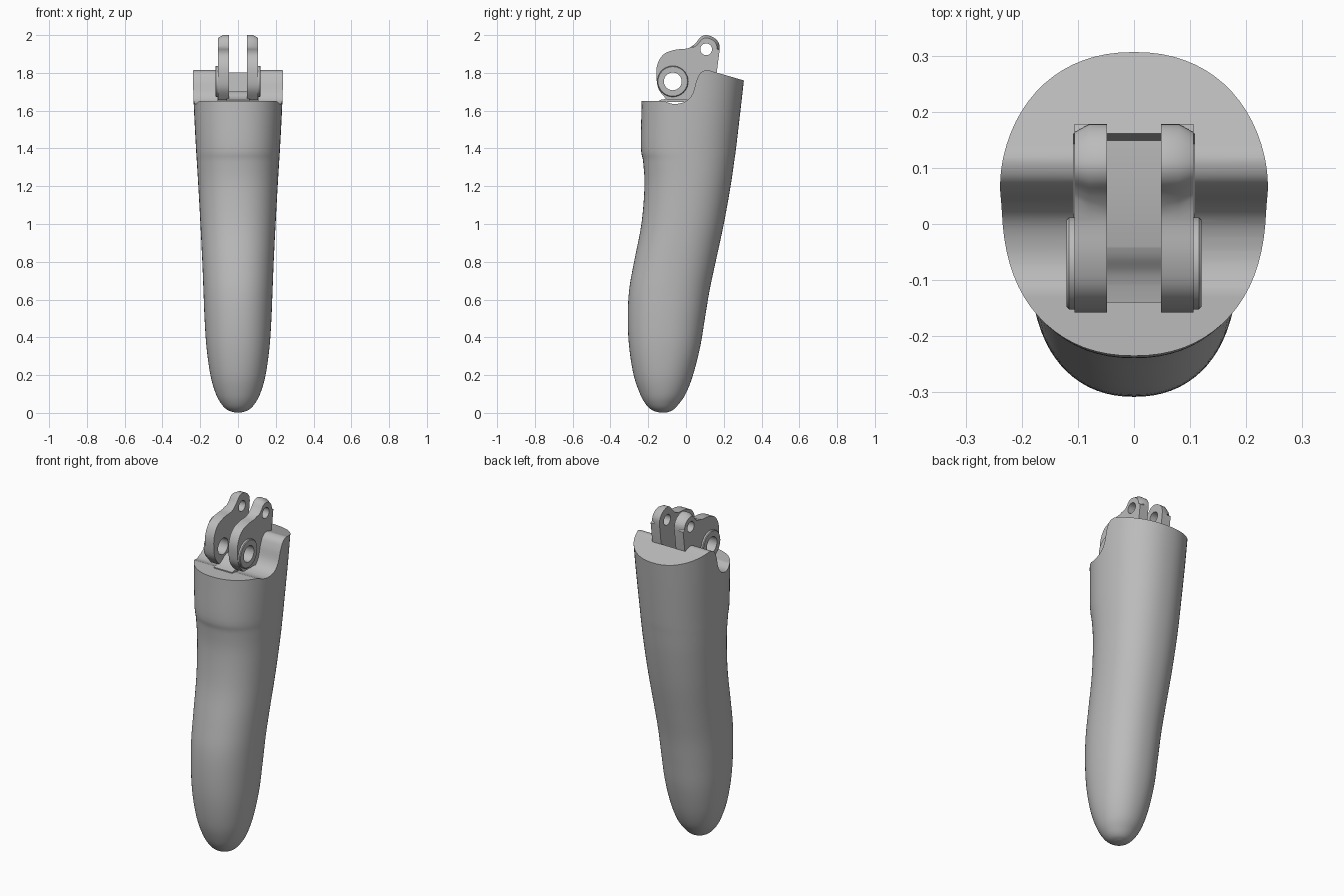
import bpy, bmesh, math
from mathutils import Vector

if "Cube" in bpy.data.objects:
    bpy.data.objects.remove(bpy.data.objects["Cube"])

grey = bpy.data.materials.new("plain grey")
grey.use_nodes = True
grey.diffuse_color = (0.5, 0.5, 0.5, 1)
grey.node_tree.nodes["Principled BSDF"].inputs["Base Color"].default_value = grey.diffuse_color


def spline(points, steps):
    """Smooth curve through the given points."""
    pts = [Vector(p) for p in points]
    pts = [pts[0]] + pts + [pts[-1]]
    out = []
    for a, b, c, d in zip(pts, pts[1:], pts[2:], pts[3:]):
        for i in range(steps):
            t = i / steps
            out.append(b + 0.5 * t * (c - a + t * (2*a - 5*b + 4*c - d + t * (3*(b - c) + d - a))))
    return out + [pts[-1]]


def loft(name, rings):
    """Closed skin over a list of equal rings."""
    bm = bmesh.new()
    loops = [[bm.verts.new(p) for p in ring] for ring in rings]
    n = len(loops[0])
    for lo, hi in zip(loops, loops[1:]):
        for i in range(n):
            j = (i + 1) % n
            bm.faces.new((lo[i], lo[j], hi[j], hi[i]))
    bm.faces.new(loops[0][::-1])
    bm.faces.new(loops[-1])
    bmesh.ops.recalc_face_normals(bm, faces=bm.faces)
    mesh = bpy.data.meshes.new(name)
    bm.to_mesh(mesh)
    bm.free()
    mesh.materials.append(grey)
    ob = bpy.data.objects.new(name, mesh)
    bpy.context.collection.objects.link(ob)
    return ob


def prism(name, outline, x0, x1):
    return loft(name, [[(x, p[0], p[1]) for p in outline] for x in (x0, x1)])


def circle(y, z, r, n=40):
    return [(y + r * math.cos(2 * math.pi * i / n), z + r * math.sin(2 * math.pi * i / n)) for i in range(n)]


def activate(ob):
    bpy.ops.object.select_all(action='DESELECT')
    ob.select_set(True)
    bpy.context.view_layer.objects.active = ob


def cut(ob, cutter):
    cutter.hide_render = True
    mod = ob.modifiers.new("cut", 'BOOLEAN')
    mod.operation = 'DIFFERENCE'
    mod.solver = 'EXACT'
    mod.object = cutter
    activate(ob)
    bpy.ops.object.modifier_apply(modifier=mod.name)
    bpy.data.objects.remove(cutter)


def smooth(ob, angle=30):
    activate(ob)
    bpy.ops.object.shade_smooth_by_angle(angle=math.radians(angle))


# Finger body: height, front y, back y, half width
stations = [
    (0.003, -0.145, -0.1, 0.02), (0.015, -0.18, -0.07, 0.055), (0.045, -0.212, -0.04, 0.086),
    (0.1, -0.243, -0.002, 0.117), (0.2, -0.277, 0.037, 0.146), (0.35, -0.301, 0.075, 0.167),
    (0.5, -0.308, 0.1, 0.177), (0.65, -0.301, 0.125, 0.183), (0.8, -0.275, 0.157, 0.189),
    (1.0, -0.236, 0.2, 0.199), (1.2, -0.22, 0.236, 0.21), (1.33, -0.227, 0.255, 0.218),
    (1.41, -0.239, 0.266, 0.223), (1.65, -0.235, 0.294, 0.235), (1.9, -0.235, 0.322, 0.243),
]
rings = []
for z, front, back, half in spline(stations, 5):
    power = 2 / 2.2 if z > 0.3 else 1 - 0.09 * z / 0.3
    ring = []
    for i in range(72):
        a = 2 * math.pi * i / 72
        c, s = math.cos(a), math.sin(a)
        ring.append((half * math.copysign(abs(c) ** power, c),
                     (front + back) / 2 + (back - front) / 2 * math.copysign(abs(s) ** power, s), z))
    rings.append(ring)
body = loft("finger_body", rings)

# Stepped top with a hollow under the pivot and a sloping cap
hollow = spline([(-0.115, 1.65), (-0.06, 1.635), (0, 1.65), (0.035, 1.69), (0.055, 1.757),
                 (0.077, 1.8), (0.11, 1.815), (0.14, 1.808)], 5)
top_line = [(-0.5, 1.65)] + [tuple(p) for p in hollow] + [(0.5, 1.704), (0.5, 2.2), (-0.5, 2.2)]
cut(body, prism("top_cutter", top_line, -0.5, 0.5))
# Slot that holds the hinge lugs
slot = [(-0.12, 1.655), (0.143, 1.655), (0.185, 2.0), (-0.12, 2.0)]
cut(body, prism("slot_cutter", slot, -0.108, 0.108))
smooth(body)

# Hinge lugs with two pin holes and a chamfered outer tip
pivot, tip = (-0.07, 1.755), (0.107, 1.925)
edge = spline([(-0.1, 1.657), (-0.143, 1.71), (-0.156, 1.77), (-0.153, 1.84), (-0.12, 1.897),
               (-0.06, 1.922), (0.01, 1.93), (0.05, 1.957), (0.078, 1.99), (0.11, 2.0),
               (0.15, 1.985), (0.175, 1.955), (0.178, 1.92)], 4)
lug_outline = [tuple(p) for p in edge] + [(0.161, 1.79), (0.144, 1.657)]


def chamfered(p):
    if p[1] > 1.925 and p[0] > 0.03:
        return tuple(c + 0.8 * (v - c) for v, c in zip(p, tip))
    return p


for side, sign in (("left", 1), ("right", -1)):
    outer = [chamfered(p) for p in lug_outline]
    layers = [(0.048, lug_outline), (0.08, lug_outline), (0.106, lug_outline)]
    layers[2] = (0.106, outer)
    lug = loft(side + "_hinge_lug", [[(sign * x, y, z) for y, z in line] for x, line in layers])
    cut(lug, prism("pivot_cutter", circle(*pivot, 0.047), -0.3, 0.3))
    cut(lug, prism("tip_cutter", circle(*tip, 0.031), -0.3, 0.3))
    smooth(lug)
    # Raised ring around the pivot hole
    boss = loft(side + "_pivot_boss", [[(sign * x, y, z) for y, z in circle(*pivot, r)]
                                       for x, r in ((0.1, 0.082), (0.116, 0.082), (0.12, 0.078))])
    cut(boss, prism("boss_cutter", circle(*pivot, 0.047), -0.3, 0.3))
    smooth(boss)

# Web joining the lugs
web_curve = spline([(-0.11, 1.662), (-0.085, 1.673), (-0.06, 1.692), (-0.04, 1.702)], 4)
web = prism("hinge_web", [(-0.14, 1.645), (-0.14, 1.656), *[tuple(p) for p in web_curve],
                          (0.15, 1.702), (0.145, 1.645)], -0.06, 0.06)
smooth(web)
